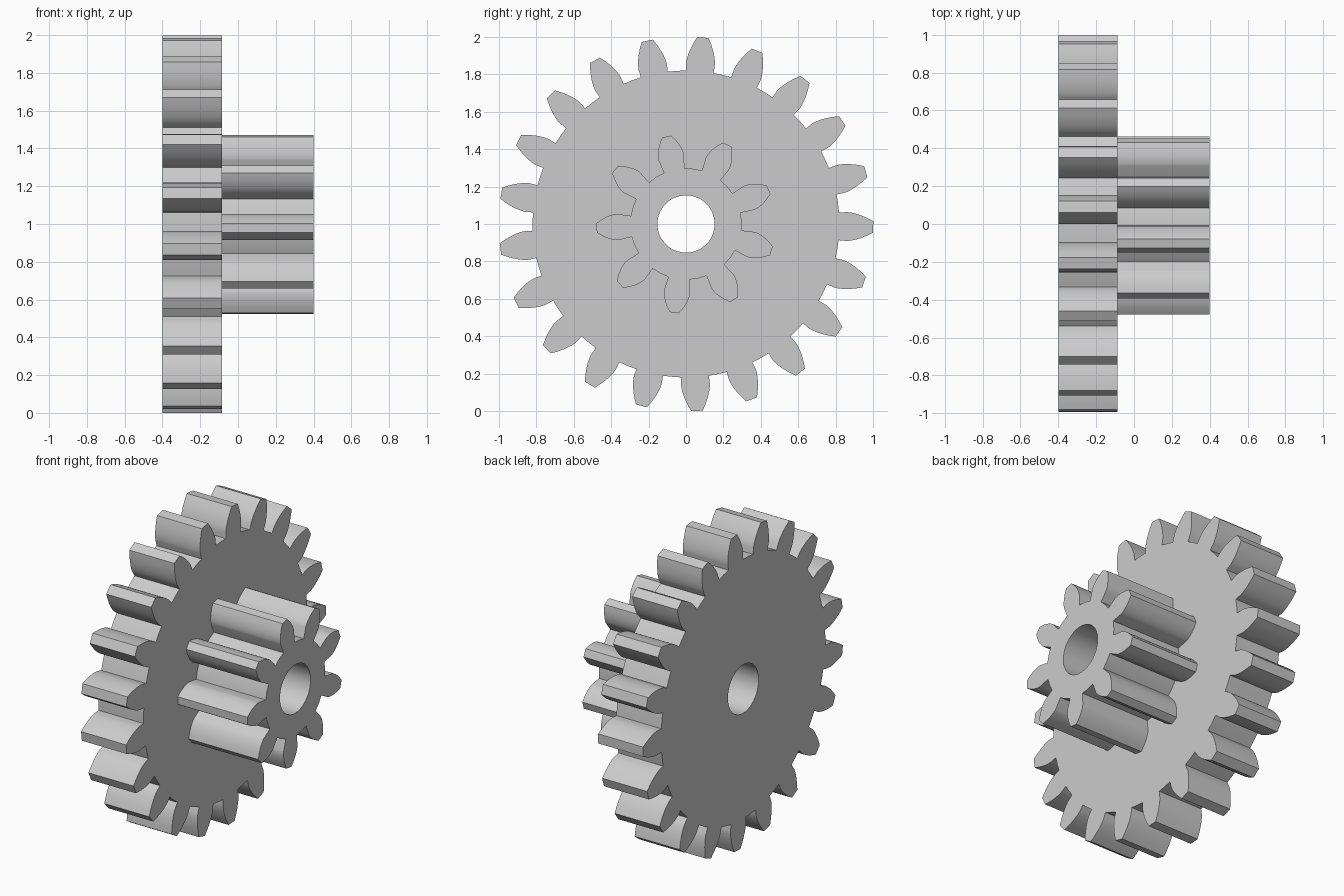
import bpy
import bmesh
from math import acos, cos, pi, radians, sin, tan

if "Cube" in bpy.data.objects:
    bpy.data.objects.remove(bpy.data.objects["Cube"])

MODULE = 2 / 23            # both gears share one tooth size
PRESSURE = radians(20)
DEDENDUM = 0.094
BORE = 0.153
FLANK_STEPS = 7

grey = bpy.data.materials.new("light grey")
grey.use_nodes = True
colour = (0.6, 0.6, 0.6, 1)
grey.diffuse_color = colour
grey.node_tree.nodes["Principled BSDF"].inputs["Base Color"].default_value = colour


def involute(angle):
    return tan(angle) - angle


def spur_gear(name, teeth, phase, x_start, x_end):
    """Involute spur gear with a bore, its axis along x."""
    pitch = MODULE * teeth / 2
    base, tip, root = pitch * cos(PRESSURE), pitch + MODULE, pitch - DEDENDUM
    base_half = pi / (2 * teeth) + involute(PRESSURE)

    # One flank from the base circle to the tip, as (radius, half angle)
    flank = []
    for i in range(FLANK_STEPS):
        r = base + (tip - base) * (i / (FLANK_STEPS - 1)) ** 1.5
        flank.append((r, base_half - involute(acos(min(1, base / r)))))

    bm = bmesh.new()

    def point(r, angle):
        return bm.verts.new((x_start, r * cos(angle), 1 + r * sin(angle)))

    # Root circle and bore share the same angles: tooth sides, tooth middle, gap middle
    step = 2 * pi / teeth
    angles = [phase + t * step + a for t in range(teeth)
              for a in (-base_half, 0, base_half, step / 2)]
    outer = [point(root, a) for a in angles]
    inner = [point(BORE, a) for a in angles]
    count = len(angles)
    for i in range(count):
        j = (i + 1) % count
        bm.faces.new((inner[i], outer[i], outer[j], inner[j]))

    # Teeth standing on the root circle
    for t in range(teeth):
        centre = phase + t * step
        right = [point(r, centre - h) for r, h in flank]
        left = [point(r, centre + h) for r, h in reversed(flank)]
        low, middle, high = outer[4 * t:4 * t + 3]
        bm.faces.new([low] + right + left + [high, middle])

    # Thickness
    solid = bmesh.ops.extrude_face_region(bm, geom=bm.faces[:], use_keep_orig=True)
    moved = [g for g in solid["geom"] if isinstance(g, bmesh.types.BMVert)]
    bmesh.ops.translate(bm, verts=moved, vec=(x_end - x_start, 0, 0))
    bmesh.ops.recalc_face_normals(bm, faces=bm.faces[:])

    mesh = bpy.data.meshes.new(name)
    bm.to_mesh(mesh)
    bm.free()
    mesh.materials.append(grey)
    obj = bpy.data.objects.new(name, mesh)
    bpy.context.collection.objects.link(obj)
    bpy.ops.object.select_all(action='DESELECT')
    obj.select_set(True)
    bpy.context.view_layer.objects.active = obj
    bpy.ops.object.shade_smooth_by_angle(angle=radians(30))
    return obj


spur_gear("large_gear", 21, radians(-0.9), -0.4, -0.086)
spur_gear("small_gear", 9, radians(22.5), -0.086, 0.4)
